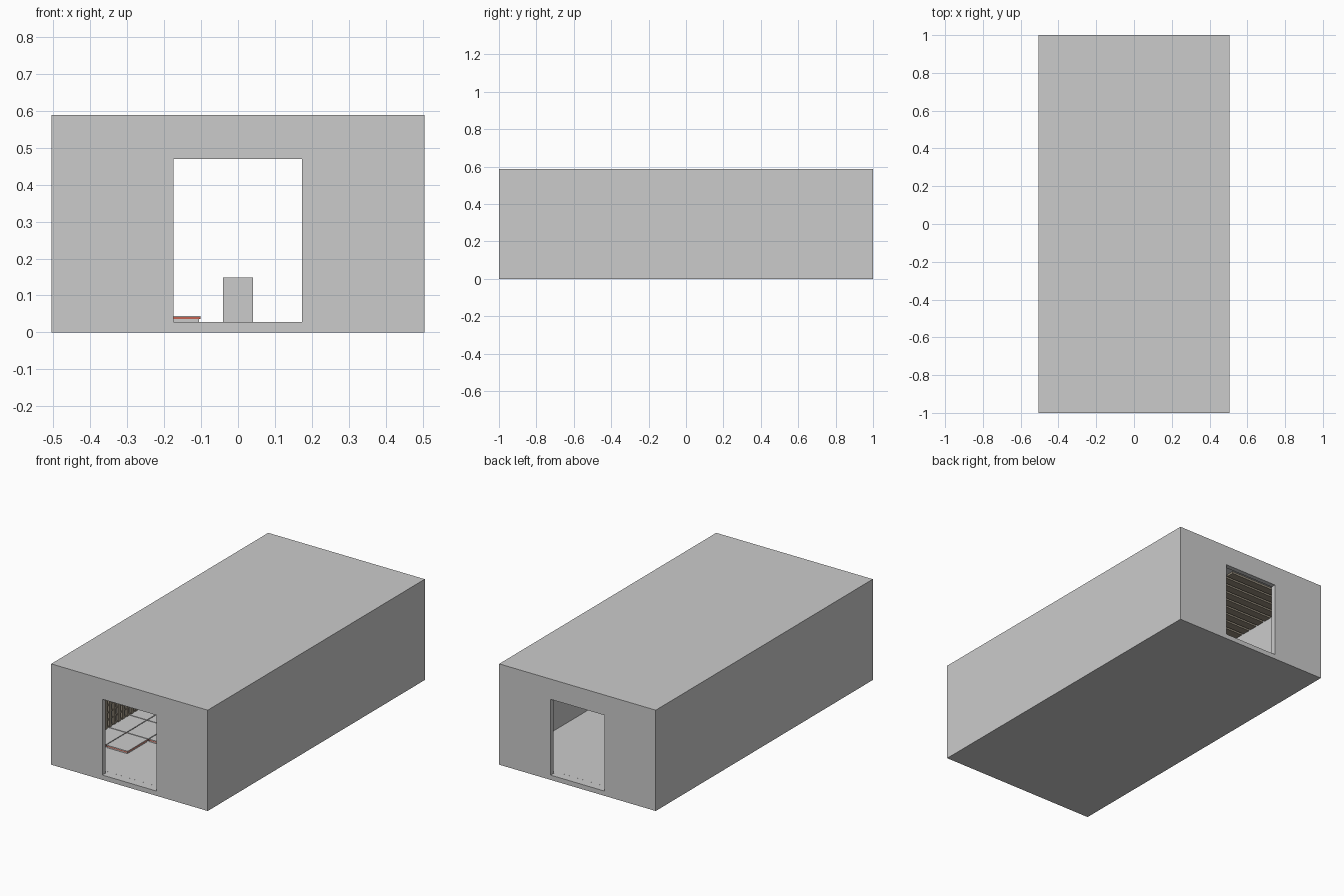
import bpy

if "Cube" in bpy.data.objects:
    bpy.data.objects.remove(bpy.data.objects["Cube"])

# helpers
def material(name, rgb):
    m = bpy.data.materials.new(name)
    m.diffuse_color = (*rgb, 1)
    m.use_nodes = True
    m.node_tree.nodes["Principled BSDF"].inputs["Base Color"].default_value = m.diffuse_color
    return m

def box(name, lo, hi, mat=None):
    size = [b - a for a, b in zip(lo, hi)]
    mid = [(a + b) / 2 for a, b in zip(lo, hi)]
    bpy.ops.mesh.primitive_cube_add(size=1, location=mid)
    ob = bpy.context.object
    ob.name = name
    ob.scale = size
    bpy.ops.object.transform_apply(location=False, rotation=False, scale=True)
    if mat:
        ob.data.materials.append(mat)
    return ob

def cut(target, cutter):
    mod = target.modifiers.new("cut", 'BOOLEAN')
    mod.operation = 'DIFFERENCE'
    mod.solver = 'EXACT'
    mod.object = cutter
    bpy.context.view_layer.objects.active = target
    bpy.ops.object.modifier_apply(modifier=mod.name)
    bpy.data.objects.remove(cutter)

wood = material("wood", (0.30, 0.26, 0.20))
red = material("red", (0.55, 0.12, 0.08))

# building shell: hollow room, doorway at each end
shell = box("room_shell", (-.505, -1, 0), (.505, 1, .588))
cut(shell, box("room_cutter", (-.477, -.972, .028), (.477, .972, .56)))
for s in (-1, 1):
    y = sorted((s * .95, s * 1.05))
    # cut starts a hair below the floor so the faces never coincide
    cut(shell, box("door_cutter", (-.175, y[0], .0278), (.173, y[1], .47)))

# low divider in the middle of the room
box("divider", (-.04, -.3, .028), (.04, .3, .148))

# floor mats in three columns, with a red layer
for col, (x0, x1, first) in enumerate([(-.47, -.357, 0), (-.352, -.215, 0),
                                       (-.210, -.102, 1)]):
    for row in range(first, 6):
        y0 = -.71 + row * .19
        y1 = y0 + .185
        box("mat_base", (x0, y0 + .004, .028), (x1 - .004, y1 - .004, .036))
        box("mat_core", (x0, y0, .036), (x1, y1, .041), red)
        box("mat_top", (x0, y0, .041), (x1, y1, .045))

# lattice on the lower left wall
for i in range(33):
    y = -.96 + i * .04
    box("wall_upright", (-.477, y, .028), (-.465, y + .02, .27), wood)
for k in range(6):
    z = .045 + k * .042
    box("wall_rail", (-.477, -.96, z), (-.469, .34, z + .008), wood)

# slats under the left half of the ceiling
for i in range(28):
    y = -.85 + i * .061
    box("ceiling_slat", (-.477, y, .548), (0, y + .047, .56), wood)
